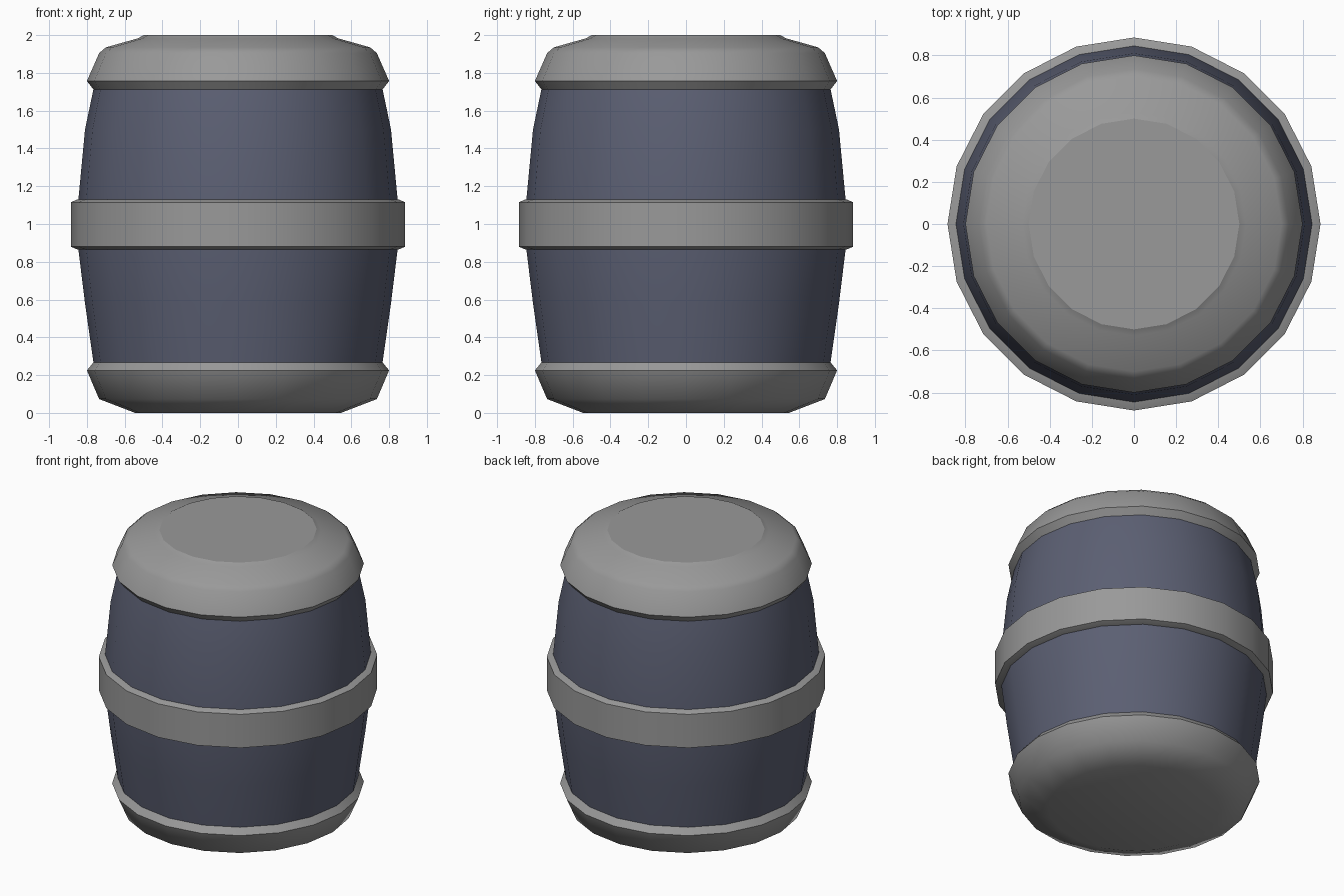
import bpy
import math

SIDES = 20

cube = bpy.data.objects.get("Cube")
if cube:
    bpy.data.objects.remove(cube, do_unlink=True)


def make_material(name, color):
    mat = bpy.data.materials.new(name)
    mat.use_nodes = True
    mat.diffuse_color = color
    mat.node_tree.nodes["Principled BSDF"].inputs["Base Color"].default_value = color
    return mat


def lathe(name, profile, mat, closed=False, smooth_angle=30):
    """Spin a (radius, height) profile, listed bottom to top, around z."""
    verts, faces = [], []
    for r, z in profile:
        for i in range(SIDES):
            a = 2 * math.pi * i / SIDES
            verts.append((r * math.cos(a), r * math.sin(a), z))
    rows = len(profile)
    for k in range(rows if closed else rows - 1):
        low, high = k * SIDES, (k + 1) % rows * SIDES
        for i in range(SIDES):
            j = (i + 1) % SIDES
            faces.append((low + i, low + j, high + j, high + i))
    if not closed:
        faces.append(tuple(reversed(range(SIDES))))
        faces.append(tuple(range((rows - 1) * SIDES, rows * SIDES)))
    mesh = bpy.data.meshes.new(name)
    mesh.from_pydata(verts, [], faces)
    mesh.materials.append(mat)
    obj = bpy.data.objects.new(name, mesh)
    bpy.context.collection.objects.link(obj)
    bpy.ops.object.select_all(action="DESELECT")
    obj.select_set(True)
    bpy.context.view_layer.objects.active = obj
    bpy.ops.object.shade_smooth_by_angle(angle=math.radians(smooth_angle))
    return obj


metal = make_material("grey metal", (0.32, 0.32, 0.32, 1))
paint = make_material("slate blue paint", (0.105, 0.115, 0.17, 1))

# Bulging barrel body
lathe("barrel_body", [(0.755, 0.2), (0.765, 0.265), (0.81, 0.58), (0.845, 0.865),
                      (0.85, 1.0), (0.845, 1.13), (0.81, 1.5), (0.765, 1.715),
                      (0.75, 1.78)], paint)

# Metal caps, flaring over the body ends
lathe("bottom_cap", [(0.545, 0.0), (0.735, 0.073), (0.80, 0.225), (0.765, 0.268)],
      metal, smooth_angle=50)
lathe("top_cap", [(0.765, 1.712), (0.80, 1.757), (0.735, 1.905), (0.70, 1.935),
                  (0.53, 1.983), (0.5, 2.0)], metal, smooth_angle=29)

# Middle hoop with chamfered rims
lathe("middle_hoop", [(0.83, 0.862), (0.85, 0.865), (0.885, 0.88), (0.885, 1.115),
                      (0.85, 1.13), (0.83, 1.133)], metal, closed=True)
